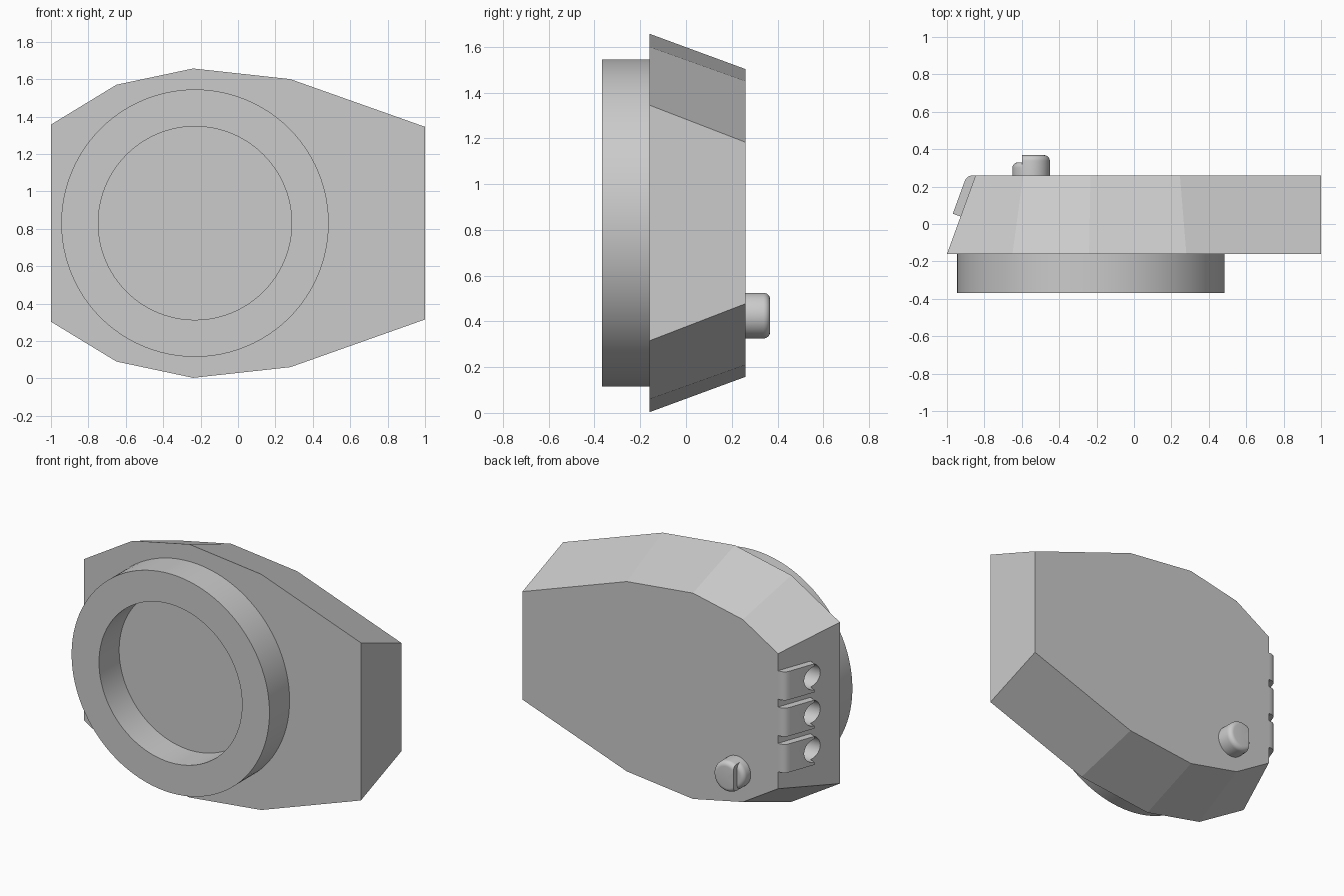
import bpy, bmesh, math
from mathutils import Vector

cube = bpy.data.objects.get("Cube")
if cube:
    bpy.data.objects.remove(cube, do_unlink=True)

grey = bpy.data.materials.new("plain_grey")
grey.use_nodes = True
grey.diffuse_color = (0.6, 0.6, 0.6, 1)
grey.node_tree.nodes["Principled BSDF"].inputs["Base Color"].default_value = (0.6, 0.6, 0.6, 1)

FRONT, BACK = -0.16, 0.26
DRAFT = math.tan(math.radians(20))
MID_Z = 0.83


def finish(name, bm, smooth=False):
    bmesh.ops.recalc_face_normals(bm, faces=bm.faces)
    mesh = bpy.data.meshes.new(name)
    bm.to_mesh(mesh)
    bm.free()
    mesh.materials.append(grey)
    obj = bpy.data.objects.new(name, mesh)
    bpy.context.collection.objects.link(obj)
    if smooth:
        smooth_object(obj)
    return obj


def select(obj):
    bpy.ops.object.select_all(action="DESELECT")
    obj.select_set(True)
    bpy.context.view_layer.objects.active = obj


def smooth_object(obj):
    select(obj)
    bpy.ops.object.shade_smooth_by_angle(angle=math.radians(25))


def loft(name, ring_a, ring_b):
    """Solid between two matching outlines."""
    bm = bmesh.new()
    a = [bm.verts.new(p) for p in ring_a]
    b = [bm.verts.new(p) for p in ring_b]
    bm.faces.new(a)
    bm.faces.new(b[::-1])
    for i in range(len(a)):
        j = (i + 1) % len(a)
        bm.faces.new((a[i], b[i], b[j], a[j]))
    return finish(name, bm)


def lathe(name, profile, x, z, steps):
    """Spin (radius, y) points about an axis along y."""
    bm = bmesh.new()
    verts = [bm.verts.new((x + r, y, z)) for r, y in profile]
    edges = [bm.edges.new(pair) for pair in zip(verts, verts[1:])]
    bmesh.ops.spin(bm, geom=verts + edges, cent=(x, 0, z), axis=(0, 1, 0),
                   angle=math.tau, steps=steps)
    bmesh.ops.remove_doubles(bm, verts=bm.verts, dist=0.0005)
    return finish(name, bm, True)


def cut(obj, cutter):
    mod = obj.modifiers.new("cut", "BOOLEAN")
    mod.operation, mod.solver, mod.object = "DIFFERENCE", "EXACT", cutter
    select(obj)
    bpy.ops.object.modifier_apply(modifier=mod.name)


def inset(points, dist):
    """Move every edge inward, except the upright one on the far +x side."""
    lines = []
    for p, q in zip(points, points[1:] + points[:1]):
        d = (q - p).normalized()
        n = Vector((-d.y, d.x))
        upright = abs(d.x) < 0.01 and p.x > 0
        lines.append((n, n.dot(p) + (0 if upright else dist)))
    result = []
    for i, (n, c) in enumerate(lines):
        m, e = lines[i - 1]
        det = m.x * n.y - m.y * n.x
        result.append(Vector(((e * n.y - c * m.y) / det, (m.x * c - n.x * e) / det)))
    return result


# Tapered housing, symmetric about its middle height
lower = [Vector(p) for p in ((-1, 0.303), (-0.65, 0.09), (-0.24, 0.003), (0.28, 0.06), (1, 0.315))]
outline = lower + [Vector((p.x, 2 * MID_Z - p.y)) for p in reversed(lower)]
small = inset(outline, (BACK - FRONT) * DRAFT)
housing = loft("housing", [(p.x, FRONT, p.y) for p in outline],
               [(p.x, BACK, p.y) for p in small])

# Round collar on the front
lathe("front_collar", [(0.517, FRONT), (0.517, -0.368), (0.715, -0.368), (0.715, FRONT)],
      -0.23, MID_Z, 96)

# Three terminal tabs on the slanted side, each drilled with a round hole
tab_profile = [(-0.927, 0.04), (-0.969, 0.055), (-0.908, 0.222), (-0.900, 0.241),
               (-0.886, 0.254), (-0.868, BACK), (-0.847, BACK)]
for i, name in enumerate(("lower_tab", "middle_tab", "upper_tab")):
    z = MID_Z + (i - 1) * 0.237
    tab = loft(name, [(x, y, z - 0.093) for x, y in tab_profile],
               [(x, y, z + 0.093) for x, y in tab_profile])
    bpy.ops.mesh.primitive_cylinder_add(vertices=32, radius=0.077, depth=0.5,
                                        location=(-0.9, 0.05, z),
                                        rotation=(0, math.pi / 2, 0))
    drill = bpy.context.object
    drill.data.materials.append(grey)
    cut(housing, drill)
    cut(tab, drill)
    bpy.data.objects.remove(drill, do_unlink=True)
    smooth_object(tab)

# Round button with a softened rim, stepped down on one side
R, TOP, F = 0.1, 0.368, 0.03


def button_profile(top):
    arc = [(R - F + F * math.cos(a), top - F + F * math.sin(a))
           for a in (k * math.pi / 12 for k in range(7))]
    return [(R, BACK)] + arc + [(0, top)]


button = lathe("button", [(0, BACK)] + button_profile(TOP), -0.55, 0.425, 48)
step = lathe("button_step", [(0, BACK)] + button_profile(0.33), -0.55, 0.425, 48)
bpy.ops.mesh.primitive_cube_add(size=1, location=(-1.1, 0.3, 0.425))
block = bpy.context.object
block.data.materials.append(grey)
cut(button, block)
block.location.x = -0.1
bpy.context.view_layer.update()
cut(step, block)
bpy.data.objects.remove(block, do_unlink=True)

# Soft shading inside the drilled holes only
for poly in housing.data.polygons:
    n, c = poly.normal, poly.center
    poly.use_smooth = abs(n.x) < 0.01 and c.x < -0.65 and abs(c.y - 0.05) < 0.08 and abs(c.z - MID_Z) < 0.33
smooth_edges = housing.data.polygons
housing.data.update()
